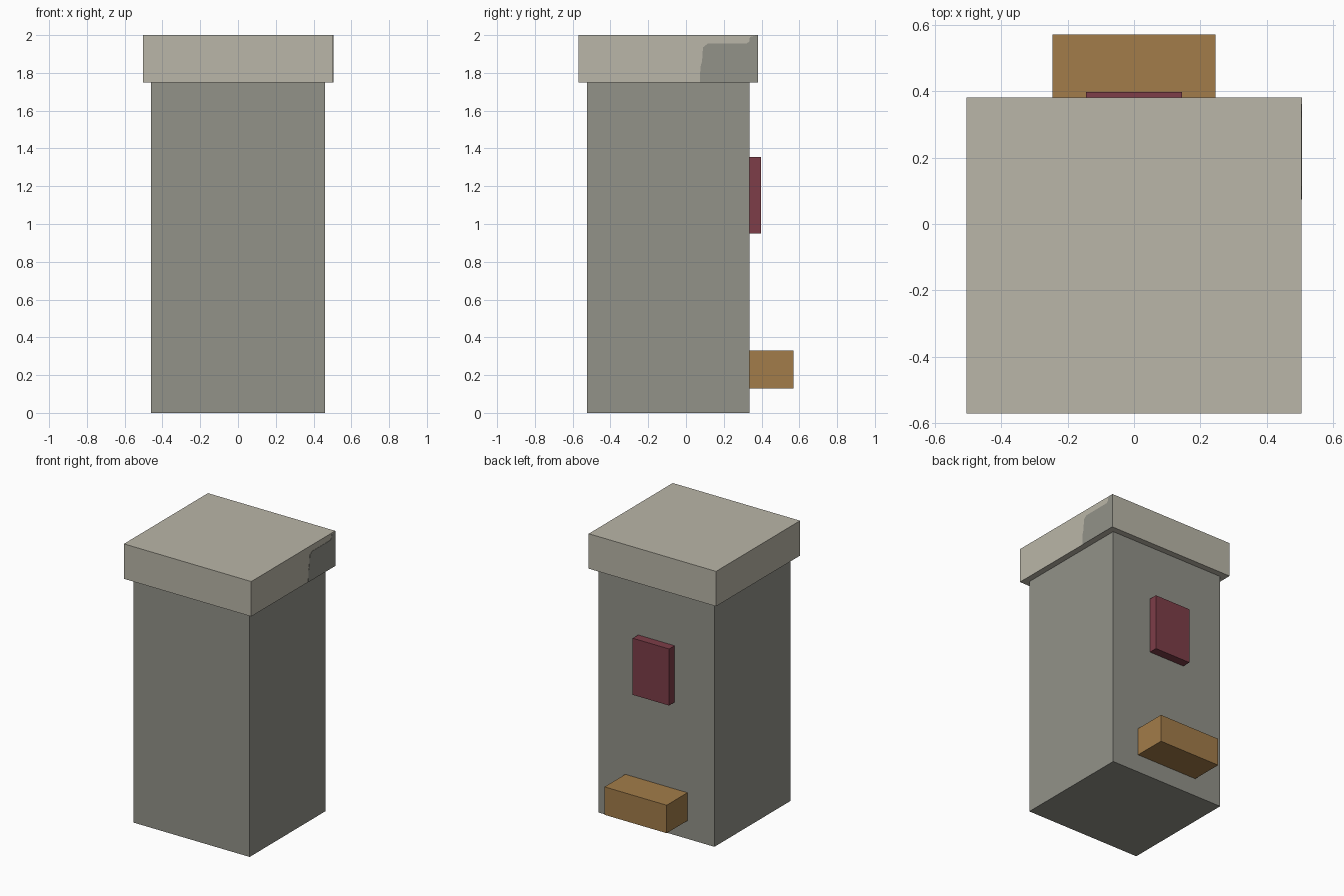
import bpy
import bmesh

cube = bpy.data.objects.get("Cube")
if cube:
    bpy.data.objects.remove(cube, do_unlink=True)


def material(name, rgb):
    m = bpy.data.materials.new(name)
    m.use_nodes = True
    m.diffuse_color = (*rgb, 1)
    m.node_tree.nodes["Principled BSDF"].inputs["Base Color"].default_value = (*rgb, 1)
    return m


stone = material("grey stone", (0.287, 0.287, 0.25))
cream = material("pale stone", (0.491, 0.468, 0.392))
maroon = material("maroon", (0.205, 0.047, 0.065))
wood = material("ochre wood", (0.361, 0.202, 0.067))


def add_object(name, bm, mat):
    mesh = bpy.data.meshes.new(name)
    bm.to_mesh(mesh)
    bm.free()
    mesh.materials.append(mat)
    obj = bpy.data.objects.new(name, mesh)
    bpy.context.collection.objects.link(obj)
    return obj


def box(name, half_width, y, z, mat):
    """Box centred on x, spanning the given y and z ranges."""
    bm = bmesh.new()
    bmesh.ops.create_cube(bm, size=1)
    for v in bm.verts:
        v.co = (2 * half_width * v.co.x,
                y[1] if v.co.y > 0 else y[0],
                z[1] if v.co.z > 0 else z[0])
    return add_object(name, bm, mat)


# Tower body and overhanging cap
box("body", 0.46, (-0.525, 0.335), (0, 1.75), stone)
box("cap", 0.504, (-0.57, 0.38), (1.75, 2), cream)

# Plaque and step on the back
box("plaque", 0.144, (0.335, 0.397), (0.95, 1.355), maroon)
box("step", 0.246, (0.335, 0.57), (0.13, 0.33), wood)

# Irregular grey patch on the left end of the cap, as a thin plate
outline = [(0.074, 1.75), (0.38, 1.75), (0.38, 2), (0.338, 1.99), (0.336, 1.967),
           (0.32, 1.955), (0.115, 1.955), (0.09, 1.935), (0.085, 1.86), (0.076, 1.83)]
bm = bmesh.new()
face = bm.faces.new([bm.verts.new((0.504, y, z)) for y, z in outline])
side = bmesh.ops.extrude_face_region(bm, geom=[face])
bmesh.ops.translate(bm, vec=(0.002, 0, 0),
                    verts=[g for g in side["geom"] if isinstance(g, bmesh.types.BMVert)])
bmesh.ops.recalc_face_normals(bm, faces=bm.faces)
add_object("cap_patch", bm, stone)
